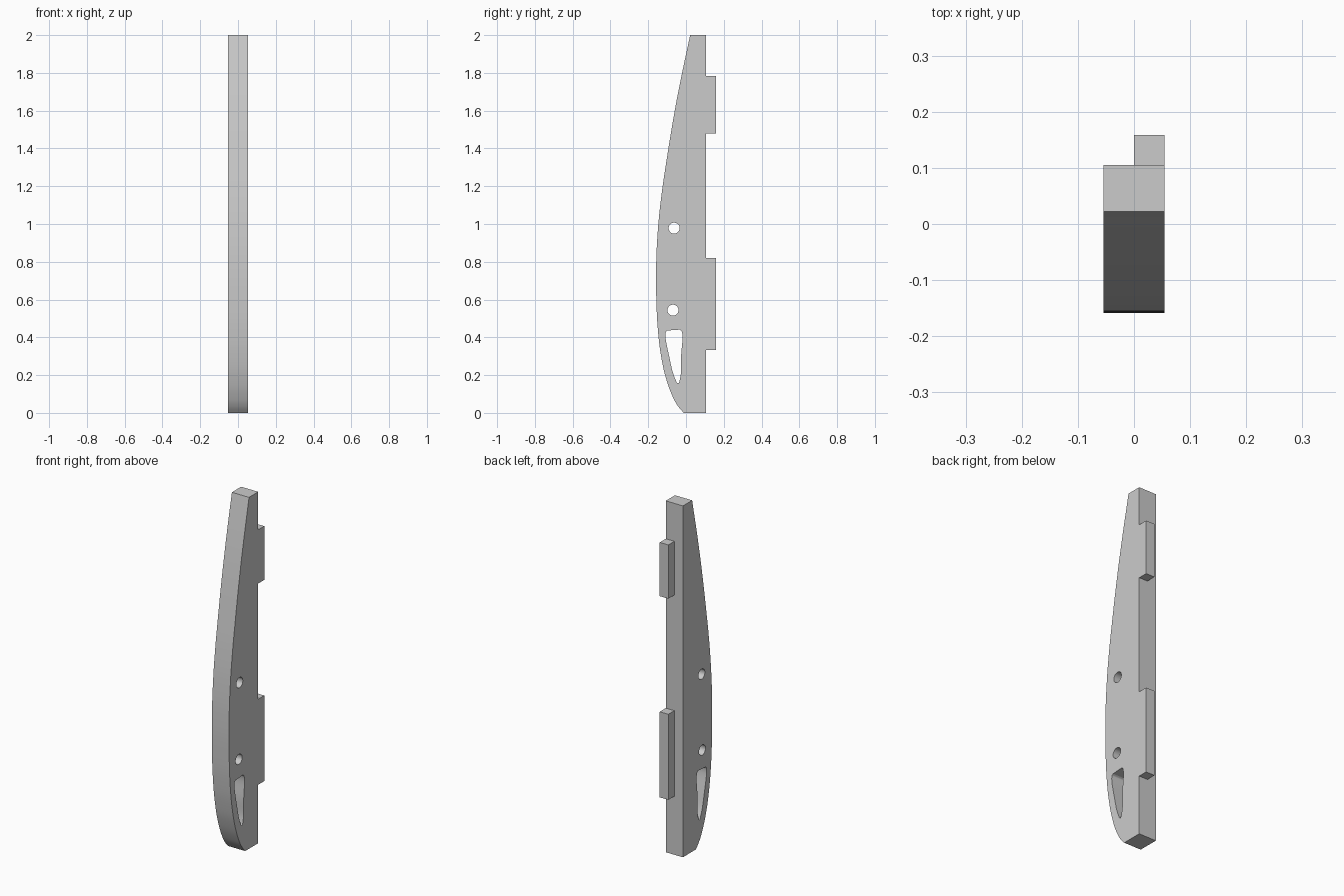
import bpy
import math

cube = bpy.data.objects.get("Cube")
if cube:
    bpy.data.objects.remove(cube)

HALF = 0.054   # half the plate thickness
BACK = 0.105   # straight rear edge

grey = bpy.data.materials.new("plain grey")
grey.use_nodes = True
colour = (0.6, 0.6, 0.6, 1)
grey.diffuse_color = colour
grey.node_tree.nodes["Principled BSDF"].inputs["Base Color"].default_value = colour


def add_loop(curve, points, corners=(), steps=8):
    """Closed smooth loop of (y, z) points; the listed corners stay sharp."""
    spline = curve.splines.new("BEZIER")
    spline.bezier_points.add(len(points) - 1)
    spline.use_cyclic_u = True
    spline.resolution_u = steps
    for i, (p, (y, z)) in enumerate(zip(spline.bezier_points, points)):
        p.co = (y, z, 0)
        kind = "VECTOR" if i in corners else "AUTO"
        p.handle_left_type = p.handle_right_type = kind


def circle(y, z, r, n=8):
    return [(y + r * math.cos(math.tau * i / n), z + r * math.sin(math.tau * i / n))
            for i in range(n)]


# Plate: curved front edge, straight back, with its openings
curve = bpy.data.curves.new("rib_plate", "CURVE")
curve.dimensions = "2D"
curve.fill_mode = "BOTH"
curve.extrude = HALF
front_edge = [(0.022, 2), (-0.034, 1.735), (-0.071, 1.535), (-0.103, 1.337),
              (-0.129, 1.16), (-0.148, 0.98), (-0.158, 0.78), (-0.157, 0.6),
              (-0.148, 0.43), (-0.130, 0.29), (-0.105, 0.18), (-0.07, 0.085),
              (-0.042, 0.035), (-0.012, 0)]
last = len(front_edge) - 1
add_loop(curve, front_edge + [(BACK, 0), (BACK, 2)], (0, last, last + 1, last + 2))

# Two round holes
for y, z in ((-0.063, 0.978), (-0.069, 0.544)):
    add_loop(curve, circle(y, z, 0.029), steps=4)

# Tapered slot with rounded corners
add_loop(curve, [(-0.098, 0.436), (-0.032, 0.441), (-0.022, 0.43), (-0.026, 0.3),
                 (-0.033, 0.175), (-0.043, 0.157), (-0.055, 0.175), (-0.087, 0.29),
                 (-0.107, 0.428)], (0, 1), steps=6)

plate = bpy.data.objects.new("rib_plate", curve)
plate.rotation_euler = (math.pi / 2, 0, math.pi / 2)
bpy.context.collection.objects.link(plate)
bpy.ops.object.select_all(action="DESELECT")
plate.select_set(True)
bpy.context.view_layer.objects.active = plate
bpy.ops.object.convert(target="MESH")
bpy.ops.object.shade_smooth_by_angle(angle=math.radians(30))
plate.data.materials.clear()
plate.data.materials.append(grey)

# Half-thickness mounting tabs on the back
for name, low, high in (("lower_tab", 0.333, 0.82), ("upper_tab", 1.478, 1.784)):
    bpy.ops.mesh.primitive_cube_add(size=1, location=(HALF / 2, 0.132, (low + high) / 2))
    tab = bpy.context.object
    tab.name = name
    tab.scale = (HALF, 0.054, high - low)
    tab.data.materials.append(grey)
